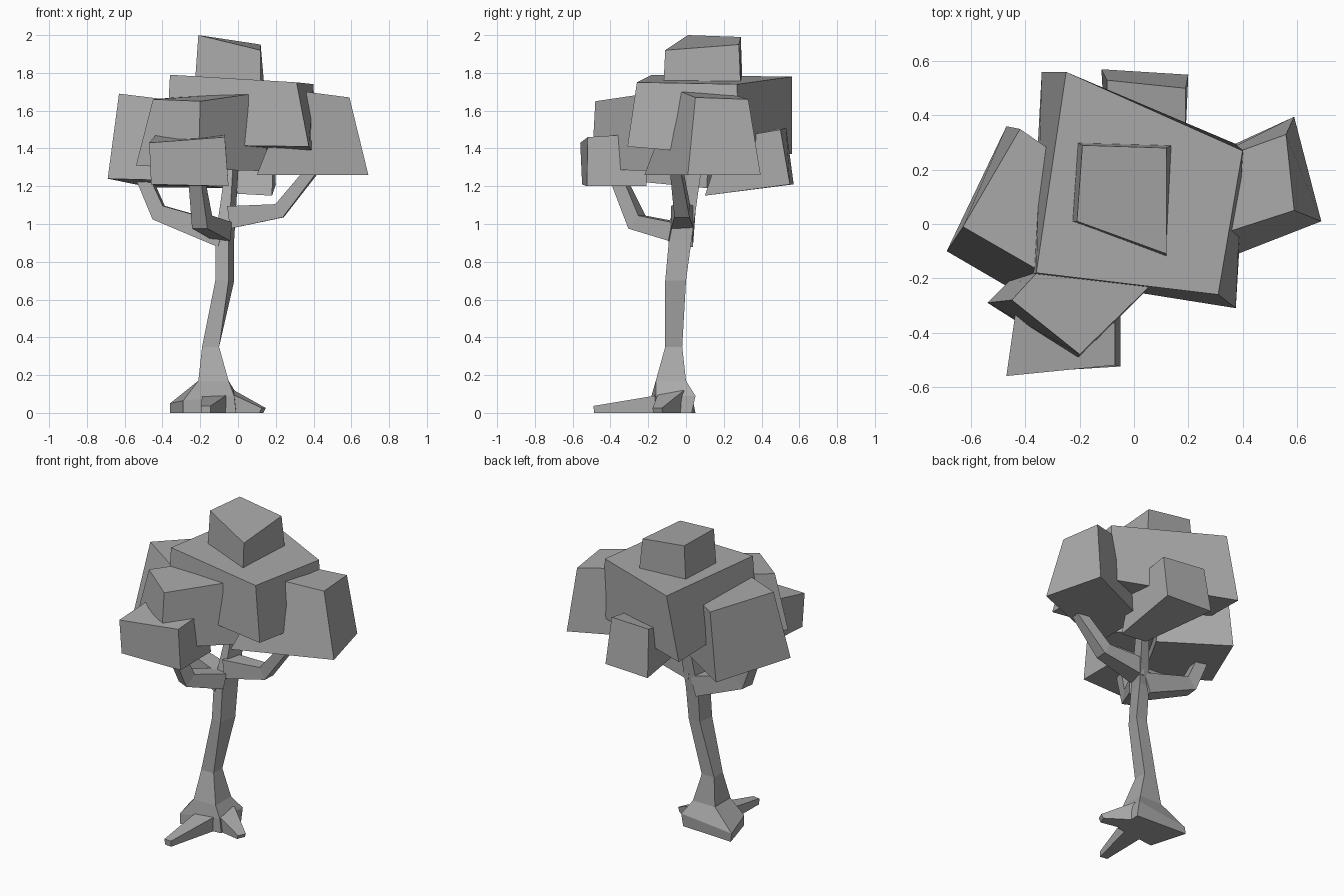
import bpy, bmesh
from mathutils import Vector

cube = bpy.data.objects.get("Cube")
if cube:
    bpy.data.objects.remove(cube, do_unlink=True)

grey = bpy.data.materials.new("plain grey")
grey.use_nodes = True
color = (0.4, 0.4, 0.4, 1)
grey.diffuse_color = color
grey.node_tree.nodes["Principled BSDF"].inputs["Base Color"].default_value = color


def loft(name, sections):
    """Skin a list of four-cornered sections and cap both ends."""
    bm = bmesh.new()
    rings = [[bm.verts.new(p) for p in s] for s in sections]
    for a, b in zip(rings, rings[1:]):
        for i in range(4):
            j = (i + 1) % 4
            bm.faces.new((a[i], a[j], b[j], b[i]))
    bm.faces.new(rings[0][::-1])
    bm.faces.new(rings[-1])
    bmesh.ops.recalc_face_normals(bm, faces=bm.faces)
    mesh = bpy.data.meshes.new(name)
    bm.to_mesh(mesh)
    bm.free()
    mesh.materials.append(grey)
    obj = bpy.data.objects.new(name, mesh)
    bpy.context.collection.objects.link(obj)
    return obj


def level(z, *corners):
    """Horizontal section at one height."""
    return [(x, y, z) for x, y in corners]


def limb(name, path):
    """Square tapering limb along (point, half width) pairs, kept above ground."""
    pts = [Vector(p) for p, _ in path]
    sections = []
    for i, (p, half) in enumerate(path):
        along = (pts[min(i + 1, len(pts) - 1)] - pts[max(i - 1, 0)]).normalized()
        side = along.cross(Vector((0, 0, 1))).normalized()
        up = side.cross(along)
        ring = [pts[i] + side * a * half + up * b * half
                for a, b in ((-1, -1), (1, -1), (1, 1), (-1, 1))]
        for v in ring:
            v.z = max(v.z, 0)
        sections.append(ring)
    return loft(name, sections)


# Foliage blocks: lower corners, then upper corners
loft("main_foliage", [
    [(-.38, -.19, 1.42), (.375, -.31, 1.41), (.41, .28, 1.36), (-.34, .56, 1.37)],
    [(-.36, -.18, 1.79), (.31, -.26, 1.75), (.40, .27, 1.74), (-.25, .56, 1.78)]])
loft("top_foliage", [
    level(1.72, (-.23, .01), (.12, -.12), (.14, .29), (-.21, .30)),
    [(-.21, .01, 2), (.12, -.11, 1.92), (.12, .28, 1.95), (-.19, .29, 1.99)]])
loft("left_side_foliage", [
    [(-.69, -.10, 1.24), (-.33, -.31, 1.23), (-.08, .11, 1.19), (-.47, .36, 1.195)],
    [(-.63, -.01, 1.69), (-.30, -.20, 1.65), (-.10, .13, 1.62), (-.42, .35, 1.64)]])
loft("front_foliage", [
    [(-.54, -.29, 1.31), (-.21, -.50, 1.29), (.15, -.14, 1.28), (-.15, .10, 1.29)],
    [(-.45, -.28, 1.66), (-.20, -.48, 1.65), (.15, -.14, 1.70), (-.12, .08, 1.69)]])
loft("low_front_foliage", [
    [(-.46, -.55, 1.21), (-.05, -.525, 1.20), (-.05, -.21, 1.20), (-.42, -.21, 1.20)],
    [(-.47, -.56, 1.43), (-.07, -.52, 1.46), (-.07, -.21, 1.48), (-.42, -.21, 1.49)]])
loft("right_side_foliage", [
    [(.10, -.22, 1.26), (.69, .01, 1.26), (.59, .395, 1.26), (.10, .17, 1.26)],
    [(.28, -.05, 1.71), (.59, .05, 1.67), (.56, .33, 1.66), (.20, .20, 1.70)]])
loft("back_foliage", [
    [(0, .11, 1.16), (.18, .10, 1.15), (.20, .55, 1.21), (-.12, .57, 1.21)],
    [(-.10, .20, 1.45), (.19, .20, 1.45), (.19, .50, 1.50), (-.10, .53, 1.51)]])

# Trunk with its flared foot
loft("trunk", [
    [(-.29, -.19, 0), (-.01, -.16, 0), (0, .03, 0), (-.36, .05, 0)],
    [(-.29, -.19, .065), (-.02, -.16, .09), (0, .05, .09), (-.36, .04, .05)],
    level(.17, (-.21, -.16), (-.05, -.16), (-.05, 0), (-.21, 0)),
    level(.35, (-.19, -.11), (-.10, -.11), (-.10, -.02), (-.19, -.02)),
    level(.70, (-.12, -.10), (-.05, -.11), (-.02, 0), (-.10, 0)),
    level(.92, (-.12, -.08), (-.05, -.09), (-.02, .03), (-.10, .02)),
    level(1.42, (-.05, .02), (-.02, .01), (.01, .10), (-.04, .09))])

# Branches
limb("right_side_branch", [((-.05, -.02, 1.035), .06), ((.22, -.02, 1.07), .04),
                           ((.39, -.05, 1.28), .03)])
limb("left_side_branch", [((-.08, -.03, .94), .065), ((-.42, 0, 1.06), .045),
                          ((-.51, .02, 1.27), .035)])
limb("front_branch", [((-.08, -.06, .96), .05), ((-.19, -.26, 1.01), .045),
                      ((-.22, -.36, 1.24), .035)])

# Roots
limb("front_root", [((-.12, -.10, .03), .07), ((-.17, -.485, .012), .025)])
limb("right_side_root", [((-.06, -.07, .05), .07), ((.13, -.15, 0), .027)])
